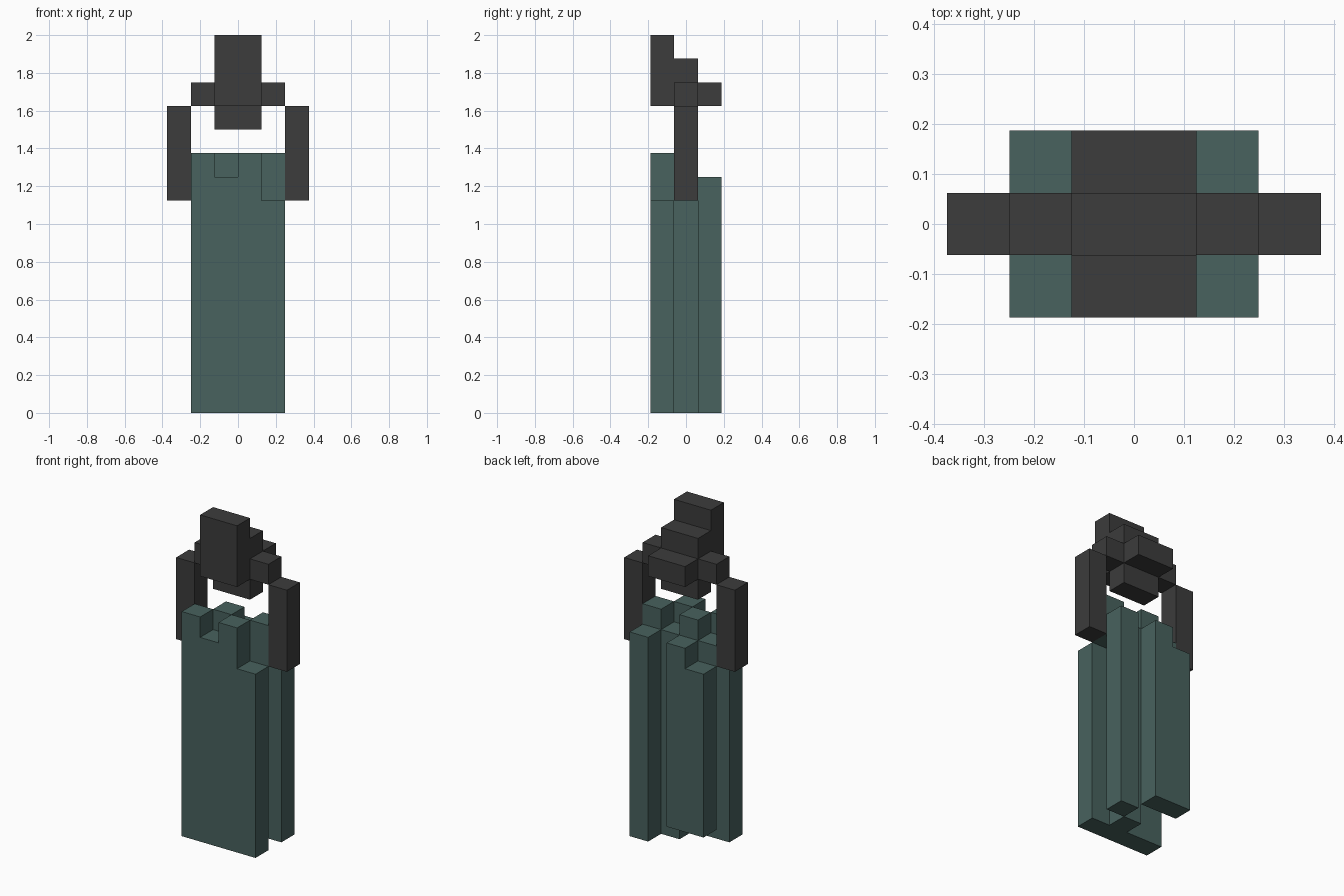
import bpy, bmesh
from mathutils import Vector

if "Cube" in bpy.data.objects:
    bpy.data.objects.remove(bpy.data.objects["Cube"])

U = 0.125  # edge length of one block


def material(name, rgb):
    m = bpy.data.materials.new(name)
    m.diffuse_color = (*rgb, 1)
    m.use_nodes = True
    m.node_tree.nodes["Principled BSDF"].inputs["Base Color"].default_value = m.diffuse_color
    return m


TEAL = material("muted teal", (0.065, 0.122, 0.112))
CHARCOAL = material("charcoal", (0.045, 0.045, 0.045))


def block_part(name, mat, boxes):
    """Fuse boxes (x0, x1, y0, y1, z0, z1 in blocks) into one clean outer skin."""
    cells = {(x, y, z)
             for x0, x1, y0, y1, z0, z1 in boxes
             for x in range(x0, x1) for y in range(y0, y1) for z in range(z0, z1)}
    bm = bmesh.new()
    for c in cells:
        for axis in range(3):
            for side in (0, 1):
                n = list(c)
                n[axis] += 2 * side - 1
                if tuple(n) in cells:
                    continue
                quad = []
                for a, b in ((0, 0), (1, 0), (1, 1), (0, 1)):
                    p = list(c)
                    p[axis] += side
                    p[(axis + 1) % 3] += a
                    p[(axis + 2) % 3] += b
                    # rows are centred on y = 0, so they shift by half a block
                    quad.append(bm.verts.new(Vector((p[0], p[1] - 1.5, p[2])) * U))
                bm.faces.new(quad if side else quad[::-1])
    bmesh.ops.remove_doubles(bm, verts=bm.verts[:], dist=1e-4)
    bmesh.ops.dissolve_limit(bm, angle_limit=0.01, verts=bm.verts[:], edges=bm.edges[:])
    mesh = bpy.data.meshes.new(name)
    bm.to_mesh(mesh)
    bm.free()
    mesh.materials.append(mat)
    obj = bpy.data.objects.new(name, mesh)
    bpy.context.collection.objects.link(obj)
    return obj


# Robe: columns per row (x index, bottom, top); rows run front, middle, back
rows = [
    [(-2, 0, 11), (-1, 0, 10), (0, 0, 11), (1, 0, 9)],
    [(-2, 9, 10), (-1, 9, 11), (0, 0, 10), (1, 9, 11)],
    [(-2, 1, 9), (-1, 1, 10), (1, 0, 10)],
]
block_part("robe", TEAL, [(x, x + 1, y, y + 1, z0, z1)
                          for y, row in enumerate(rows) for x, z0, z1 in row])

# Head: tall face plate, stepped crown with neck, low back
block_part("head", CHARCOAL, [(-1, 1, 0, 1, 13, 16),
                              (-1, 1, 1, 2, 12, 15),
                              (-1, 1, 2, 3, 13, 14)])

# Shoulders and hanging arms on both sides
for side, shoulder_x, arm_x in (("left", -2, -3), ("right", 1, 2)):
    block_part(side + "_shoulder", CHARCOAL, [(shoulder_x, shoulder_x + 1, 1, 2, 13, 14)])
    block_part(side + "_arm", CHARCOAL, [(arm_x, arm_x + 1, 1, 2, 9, 13)])
